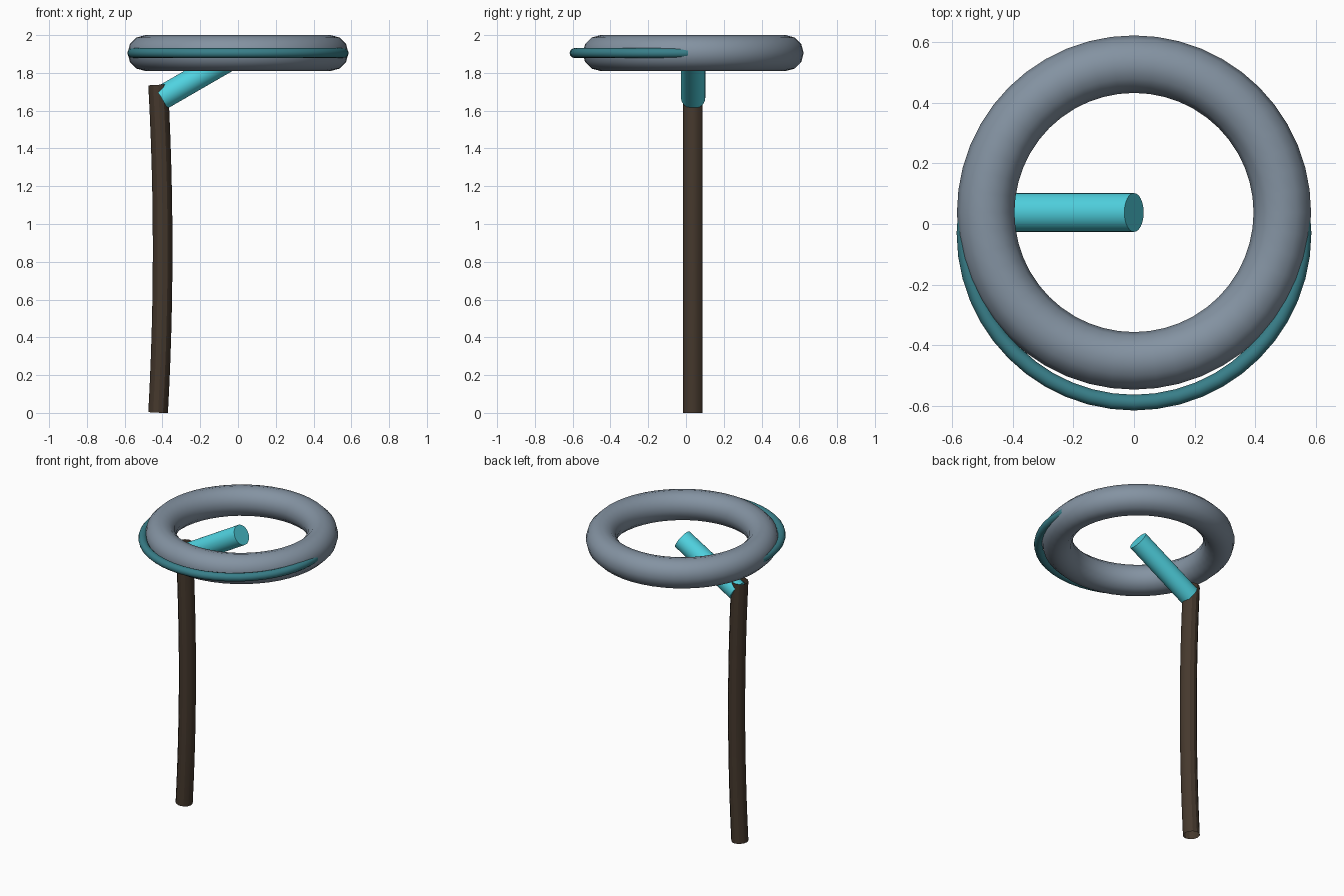
import bpy
from mathutils import Vector

if "Cube" in bpy.data.objects:
    bpy.data.objects.remove(bpy.data.objects["Cube"])


def paint(obj, name, rgb):
    mat = bpy.data.materials.new(name)
    mat.diffuse_color = (*rgb, 1)
    mat.use_nodes = True
    mat.node_tree.nodes["Principled BSDF"].inputs["Base Color"].default_value = mat.diffuse_color
    obj.data.materials.append(mat)


def smooth():
    bpy.ops.object.shade_smooth_by_angle()


def ring(name, centre, major, minor):
    bpy.ops.mesh.primitive_torus_add(location=centre, major_radius=major, minor_radius=minor,
                                     major_segments=48, minor_segments=12)
    obj = bpy.context.object
    obj.name = name
    bpy.ops.object.shade_smooth()
    return obj


# Main thick ring
main_ring = ring("main_ring", (0, 0.038, 1.905), 0.49, 0.095)
paint(main_ring, "slate", (0.23, 0.29, 0.36))

# Thin ring, offset forward so its back half is buried in the main ring
trim_ring = ring("trim_ring", (0, -0.03, 1.905), 0.56, 0.026)
paint(trim_ring, "teal", (0.04, 0.21, 0.25))

# Slanted arm from the pole to the ring centre
low, high = Vector((-0.405, 0.038, 1.667)), Vector((0, 0.038, 1.901))
axis = high - low
bpy.ops.mesh.primitive_cylinder_add(vertices=32, radius=0.064, depth=axis.length,
                                    location=(low + high) / 2,
                                    rotation=axis.to_track_quat('Z', 'Y').to_euler())
arm = bpy.context.object
arm.name = "slanted_arm"
smooth()
paint(arm, "cyan", (0.08, 0.65, 0.75))

# Slightly bowed, open-ended pole
curve = bpy.data.curves.new("pole", 'CURVE')
curve.dimensions = '3D'
curve.bevel_depth = 0.052
curve.bevel_resolution = 4
curve.resolution_u = 12
spline = curve.splines.new('BEZIER')
spline.bezier_points.add(1)
ends = ((0.001, 0.58), (1.737, 1.158))
for point, (z, handle_z) in zip(spline.bezier_points, ends):
    point.handle_left_type = point.handle_right_type = 'FREE'
    point.co = (-0.423, 0.036, z)
    point.handle_left = point.handle_right = (-0.391, 0.036, handle_z)
pole = bpy.data.objects.new("pole", curve)
bpy.context.collection.objects.link(pole)
paint(pole, "dark_wood", (0.06, 0.04, 0.026))
bpy.ops.object.select_all(action='DESELECT')
pole.select_set(True)
bpy.context.view_layer.objects.active = pole
bpy.ops.object.convert(target='MESH')
smooth()
